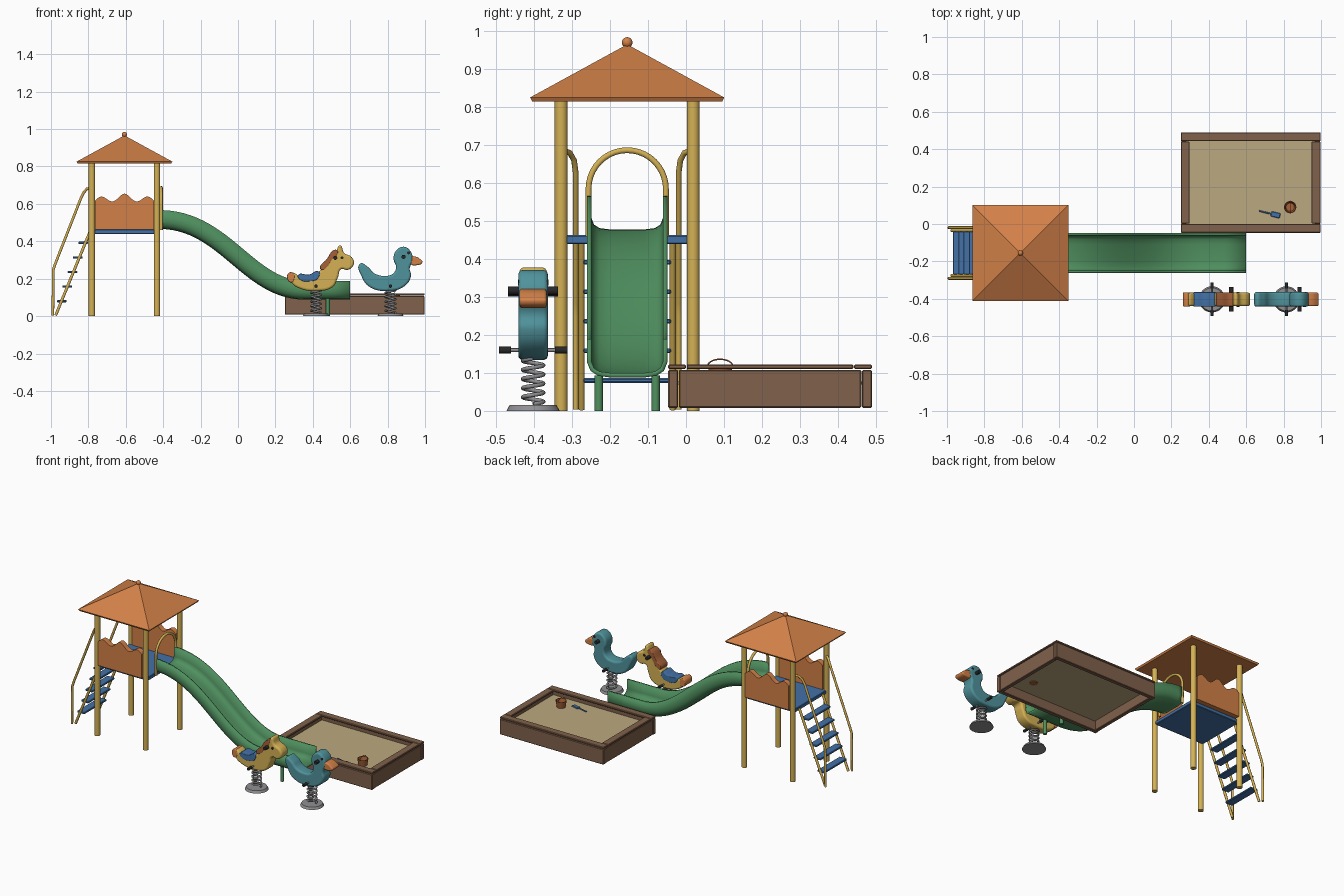
import bpy, bmesh, math
from mathutils import Vector
from mathutils.geometry import interpolate_bezier

if "Cube" in bpy.data.objects:
    bpy.data.objects.remove(bpy.data.objects["Cube"])


def material(name, r, g, b):
    m = bpy.data.materials.new(name)
    m.use_nodes = True
    m.diffuse_color = (r, g, b, 1)
    m.node_tree.nodes["Principled BSDF"].inputs["Base Color"].default_value = (r, g, b, 1)
    return m


orange = material("orange", .65, .22, .065)
yellow = material("yellow", .66, .44, .09)
green = material("green", .08, .28, .115)
blue = material("blue", .055, .165, .38)
teal = material("teal", .08, .29, .33)
wood = material("wood_brown", .22, .12, .07)
sand_tan = material("sand_tan", .5, .4, .215)
grey = material("grey", .28, .28, .29)
black = material("black", .02, .02, .022)
rust = material("rust", .38, .12, .04)


def link(name, data, mat):
    ob = bpy.data.objects.new(name, data)
    data.materials.append(mat)
    bpy.context.collection.objects.link(ob)
    return ob


def from_bmesh(name, bm, mat, smooth=False):
    bmesh.ops.recalc_face_normals(bm, faces=bm.faces)
    me = bpy.data.meshes.new(name)
    bm.to_mesh(me)
    bm.free()
    ob = link(name, me, mat)
    if smooth:
        bpy.ops.object.select_all(action='DESELECT')
        ob.select_set(True)
        bpy.context.view_layer.objects.active = ob
        bpy.ops.object.shade_smooth_by_angle(angle=math.radians(40))
    return ob


def box(name, lo, hi, mat, bevel=.003):
    bm = bmesh.new()
    bmesh.ops.create_cube(bm, size=1)
    for v in bm.verts:
        v.co = [a + (b - a) * (c + .5) for a, b, c in zip(lo, hi, v.co)]
    ob = from_bmesh(name, bm, mat)
    if bevel:
        ob.modifiers.new("Bevel", 'BEVEL').width = bevel
    return ob


def rod(name, a, b, r, mat, r2=None, sides=24):
    """Cylinder or cone from point a to point b."""
    a, b = Vector(a), Vector(b)
    bm = bmesh.new()
    bmesh.ops.create_cone(bm, cap_ends=True, segments=sides, radius1=r,
                          radius2=r if r2 is None else r2, depth=(b - a).length)
    ob = from_bmesh(name, bm, mat, True)
    ob.location = (a + b) / 2
    ob.rotation_euler = (b - a).to_track_quat('Z', 'Y').to_euler()
    return ob


def tube(name, pts, r, mat):
    cu = bpy.data.curves.new(name, 'CURVE')
    cu.dimensions = '3D'
    cu.bevel_depth, cu.bevel_resolution, cu.use_fill_caps = r, 3, True
    sp = cu.splines.new('POLY')
    sp.points.add(len(pts) - 1)
    for p, co in zip(sp.points, pts):
        p.co = (*co, 1)
    return link(name, cu, mat)


def cutout(name, pts, y, half, mat, edge=.012):
    """Rounded side profile, given in x and z, thickened along y."""
    cu = bpy.data.curves.new(name, 'CURVE')
    cu.dimensions, cu.fill_mode = '2D', 'BOTH'
    cu.extrude, cu.bevel_depth, cu.offset = half - edge, edge, -edge
    cu.bevel_resolution, cu.resolution_u = 3, 6
    sp = cu.splines.new('BEZIER')
    sp.use_cyclic_u = True
    sp.bezier_points.add(len(pts) - 1)
    for p, (x, z) in zip(sp.bezier_points, pts):
        p.co = (x, z, 0)
        p.handle_left_type = p.handle_right_type = 'AUTO'
    ob = link(name, cu, mat)
    ob.location.y = y
    ob.rotation_euler.x = math.pi / 2
    return ob


# Tower: posts, deck, wavy panels, roof
CX, CY, HALF = -.607, -.155, .174
for sx in (-1, 1):
    for sy in (-1, 1):
        x, y = CX + sx * HALF, CY + sy * HALF
        rod("tower_post", (x, y, 0), (x, y, .82), .017, yellow)
box("deck", (CX - .18, CY - .162, .44), (CX + .18, CY + .162, .463), blue)

for sy in (-1, 1):
    bm = bmesh.new()
    y = CY + sy * HALF
    us = [i / 20 - 1 for i in range(41)]
    outline = [(CX - .157, .463), (CX + .157, .463)] + [
        (CX + .157 * u, .618 + .017 * math.cos(2.5 * math.pi * u) + .02 * (1 - abs(u)))
        for u in reversed(us)]
    face = bm.faces.new([bm.verts.new((x, y - .017, z)) for x, z in outline])
    ext = bmesh.ops.extrude_face_region(bm, geom=[face])["geom"]
    bmesh.ops.translate(bm, vec=(0, .034, 0),
                        verts=[g for g in ext if isinstance(g, bmesh.types.BMVert)])
    from_bmesh("side_panel", bm, orange)

bm = bmesh.new()
rings = [[bm.verts.new((CX + h * sx, CY + h * sy, z))
          for sx, sy in ((-1, -1), (1, -1), (1, 1), (-1, 1))]
         for h, z in ((.25, .815), (.256, .826))]
apex = bm.verts.new((CX, CY, .966))
bm.faces.new(rings[0])
for i in range(4):
    j = (i + 1) % 4
    bm.faces.new((rings[0][i], rings[0][j], rings[1][j], rings[1][i]))
    bm.faces.new((rings[1][i], rings[1][j], apex))
from_bmesh("roof", bm, orange)
bm = bmesh.new()
bmesh.ops.create_uvsphere(bm, u_segments=16, v_segments=10, radius=.014)
from_bmesh("roof_ball", bm, orange, True).location = (CX, CY, .971)

# Ladder with handrails
for s in (-1, 1):
    y = CY + s * .12
    tube("ladder_side", [(-.975, y, .004), (-.79, y, .455)], .008, yellow)
    y = CY + s * .136
    tube("handrail", [(-.99, y, .004), (-.987, y, .25), (-.975, y, .285), (-.84, y, .63),
                      (-.825, y + s * .004, .66), (-.808, y + s * .015, .68),
                      (-.785, y + s * .032, .686)], .0075, yellow)
for i in range(5):
    x, z = -.942 + .0285 * i, .08 + .078 * i
    box("ladder_step", (x - .026, CY - .115, z - .006), (x + .026, CY + .115, z + .006), blue)

# Slide: trough section swept along a curved path
path = interpolate_bezier(Vector((-.42, .472)), Vector((-.09, .472)),
                          Vector((.03, .094)), Vector((.36, .094)), 28)
path = [Vector(p[:2]) for p in path] + [Vector((.48, .094)), Vector((.6, .094))]
half_section = [(.1, .095), (.1, .035), (.092, .015), (.075, .004), (.045, 0)]
section = [(-y, h) for y, h in half_section] + half_section[::-1]
bm = bmesh.new()
rows = []
for i, p in enumerate(path):
    t = (path[min(i + 1, len(path) - 1)] - path[max(i - 1, 0)]).normalized()
    rows.append([bm.verts.new((p.x - t.y * h, CY + y, p.y + t.x * h)) for y, h in section])
for a, b in zip(rows, rows[1:]):
    for k in range(len(section) - 1):
        bm.faces.new((a[k], a[k + 1], b[k + 1], b[k]))
slide = from_bmesh("slide", bm, green, True)
solid = slide.modifiers.new("Thickness", 'SOLIDIFY')
solid.thickness, solid.offset = .012, 0
for y in (-.23, -.08):
    rod("slide_leg", (.48, y, 0), (.48, y, .093), .011, green)
arc = [(-.41, CY - .102 * math.cos(a), .585 + .102 * math.sin(a))
       for a in [math.pi * i / 20 for i in range(21)]]
tube("slide_arch", [(-.41, CY - .102, .46)] + arc + [(-.41, CY + .102, .46)], .008, yellow)

# Sandbox: boards, caps, sand
X0, X1, Y0, Y1 = .25, .997, -.047, .49
for a, b in ((Y0, Y0 + .026), (Y1 - .026, Y1)):
    box("long_board", (X0, a, .008), (X1, b, .108), wood)
for a, b in ((X0 + .003, X0 + .028), (X1 - .028, X1 - .003)):
    box("short_board", (a, Y0 + .028, .008), (b, Y1 - .028, .108), wood)
for a, b in ((Y0, Y0 + .047), (Y1 - .047, Y1)):
    box("long_cap", (X0, a, .11), (X1, b, .122), wood)
for a, b in ((X0, X0 + .047), (X1 - .047, X1)):
    box("short_cap", (a, Y0 + .049, .11), (b, Y1 - .049, .122), wood)
box("sand", (X0 + .02, Y0 + .02, .07), (X1 - .02, Y1 - .02, .078), sand_tan, 0)

# Bucket and spade
BX, BY = .835, .09
bm = bmesh.new()
rims = []
for r, z in ((.001, .066), (.024, .066), (.033, .12), (.029, .12), (.022, .085), (.001, .085)):
    rims.append([bm.verts.new((BX + r * math.cos(a), BY + r * math.sin(a), z))
                 for a in [math.tau * i / 24 for i in range(24)]])
for a, b in zip(rims, rims[1:]):
    for i in range(24):
        j = (i + 1) % 24
        bm.faces.new((a[i], a[j], b[j], b[i]))
bm.faces.new(rims[0])
bm.faces.new(rims[-1])
from_bmesh("bucket", bm, rust, True)
tube("bucket_handle", [(BX, BY - .033 * math.cos(math.pi * i / 12),
                        .118 + .018 * math.sin(math.pi * i / 12)) for i in range(13)], .002, rust)
tube("spade_handle", [(.668, .07, .083), (.74, .053, .083)], .004, blue)
blade = box("spade_blade", (-.025, -.014, -.004), (.025, .014, .004), blue)
blade.location, blade.rotation_euler.z = (.757, .049, .083), -.24

# Spring riders
RY = -.403


def rider_base(name, x, handle, eye):
    rod(name + "_foot", (x, RY, 0), (x, RY, .015), .07, grey, .062, 32)
    turns = 5
    tube(name + "_spring", [(x + .027 * math.cos(a * math.tau / 16),
                             RY + .027 * math.sin(a * math.tau / 16),
                             .018 + .12 * a / (16 * turns)) for a in range(16 * turns + 1)],
         .0055, grey)
    rod(name + "_peg_rod", (x, RY - .08, .16), (x, RY + .08, .16), .005, grey)
    hx, hz = handle
    for s in (-1, 1):
        rod(name + "_peg_grip", (x, RY + s * .058, .16), (x, RY + s * .09, .16), .009, black)
        rod(name + "_handle", (hx, RY + s * .03, hz), (hx, RY + s * .066, hz), .011, black)
        rod(name + "_eye", (eye[0], RY + s * .034, eye[1]), (eye[0], RY + s * .04, eye[1]),
            .008, black)


rider_base("horse", .417, (.52, .312), (.556, .312))
rider_base("duck", .815, (.885, .317), (.912, .338))

cutout("horse_body", [(.275, .215), (.285, .18), (.33, .148), (.42, .135), (.505, .155),
                      (.535, .21), (.55, .25), (.59, .248), (.62, .28), (.608, .315),
                      (.567, .338), (.545, .378), (.526, .35), (.48, .3), (.44, .245),
                      (.395, .218), (.33, .213), (.292, .232)], RY, .036, yellow)
cutout("horse_tail", [(.262, .212), (.28, .235), (.297, .226), (.302, .205), (.285, .18)],
       RY, .038, orange, .005)
cutout("horse_saddle", [(.32, .218), (.38, .222), (.432, .238), (.425, .2), (.38, .186),
                        (.335, .193)], RY, .039, blue, .004)
cutout("horse_mane", [(.44, .252), (.475, .305), (.52, .355), (.535, .345), (.505, .305),
                      (.46, .25)], RY, .037, rust, .004)
cutout("duck_body", [(.652, .28), (.662, .21), (.705, .155), (.81, .135), (.89, .16),
                     (.925, .215), (.918, .255), (.934, .3), (.92, .35), (.885, .371),
                     (.845, .35), (.832, .305), (.845, .262), (.83, .228), (.79, .215),
                     (.73, .228), (.692, .265)], RY, .039, teal)
cutout("duck_beak", [(.92, .28), (.955, .272), (.986, .288), (.975, .304), (.94, .32),
                     (.918, .318)], RY, .036, orange, .008)
